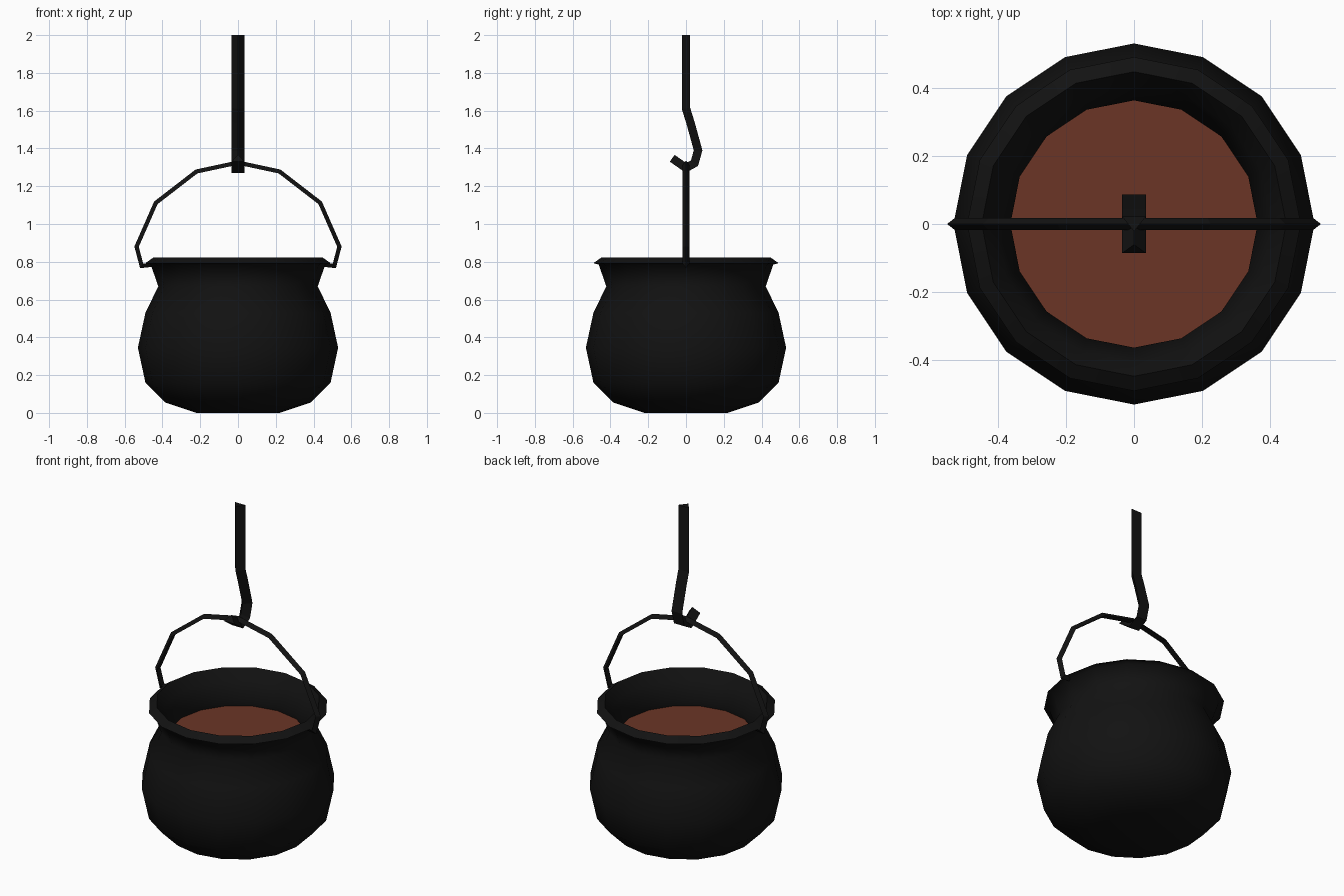
import bpy, bmesh, math
from mathutils import Vector

if "Cube" in bpy.data.objects:
    bpy.data.objects.remove(bpy.data.objects["Cube"])


def material(name, rgb):
    m = bpy.data.materials.new(name)
    m.diffuse_color = (*rgb, 1)
    m.use_nodes = True
    m.node_tree.nodes["Principled BSDF"].inputs["Base Color"].default_value = m.diffuse_color
    return m


iron = material("iron", (0.006, 0.006, 0.006))
broth = material("broth", (0.147, 0.036, 0.019))


def finish(name, bm, mat, angle=None):
    bmesh.ops.recalc_face_normals(bm, faces=bm.faces)
    me = bpy.data.meshes.new(name)
    bm.to_mesh(me)
    bm.free()
    me.materials.append(mat)
    if angle:
        me.shade_smooth()
        me.set_sharp_from_angle(angle=math.radians(angle))
    ob = bpy.data.objects.new(name, me)
    bpy.context.collection.objects.link(ob)
    return ob


def skin(bm, rings):
    n = len(rings[0])
    for a, b in zip(rings, rings[1:]):
        for i in range(n):
            j = (i + 1) % n
            bm.faces.new((a[i], a[j], b[j], b[i]))
    bm.faces.new(rings[0])
    bm.faces.new(rings[-1])


def lathe(name, profile, mat, sides=16, angle=None):
    bm = bmesh.new()
    rings = [[bm.verts.new((r * math.cos(math.tau * i / sides),
                            r * math.sin(math.tau * i / sides), z))
              for i in range(sides)] for r, z in profile]
    skin(bm, rings)
    return finish(name, bm, mat, angle)


def sweep(name, path, section, place, mat):
    """Mitred bar along a planar path; section = (offset in plane, offset across)."""
    pts = [Vector(p) for p in path]
    bm = bmesh.new()
    rings = []
    for i, p in enumerate(pts):
        d0 = (p - pts[max(i - 1, 0)]).normalized()
        d1 = (pts[min(i + 1, len(pts) - 1)] - p).normalized()
        t = (d0 + d1).normalized()
        ref = d1 if d1.length else d0
        n = Vector((-t.y, t.x)) / max(t.dot(ref), 0.6)
        rings.append([bm.verts.new(place(p.x + n.x * a, p.y + n.y * a, w))
                      for a, w in section])
    skin(bm, rings)
    return finish(name, bm, mat)


# Pot: outer belly, flared lip, inner wall down to a floor under the broth
lathe("pot", [(0.22, 0), (0.385, 0.055), (0.49, 0.16), (0.53, 0.345),
              (0.49, 0.53), (0.422, 0.67), (0.462, 0.785), (0.49, 0.793),
              (0.447, 0.823), (0.405, 0.76), (0.363, 0.66), (0.385, 0.59)],
      iron, angle=80)

# Broth surface
bm = bmesh.new()
bmesh.ops.create_circle(bm, cap_ends=True, segments=16, radius=0.374)
bmesh.ops.translate(bm, verts=bm.verts, vec=(0, 0, 0.625))
finish("broth", bm, broth)

# Wire handle: three-sided, ridge facing outward, mirrored left and right
half = [(0.45, 0.785), (0.51, 0.778), (0.537, 0.88), (0.435, 1.112), (0.22, 1.278)]
arch = half + [(0, 1.325)] + [(-x, z) for x, z in reversed(half)]
sweep("handle", arch, [(0.011, 0.018), (0.011, -0.018), (-0.011, 0)],
      lambda a, b, w: (a, w, b), iron)

# Hook holding the handle: three-sided bar, ridge facing front
hook = [(0, 2.0), (0, 1.612), (0.024, 1.535), (0.064, 1.39),
        (0.045, 1.322), (0.0, 1.297), (-0.073, 1.348)]
sweep("hook", hook, [(0.022, -0.035), (0.022, 0.035), (-0.022, 0)],
      lambda a, b, w: (w, a, b), iron)
